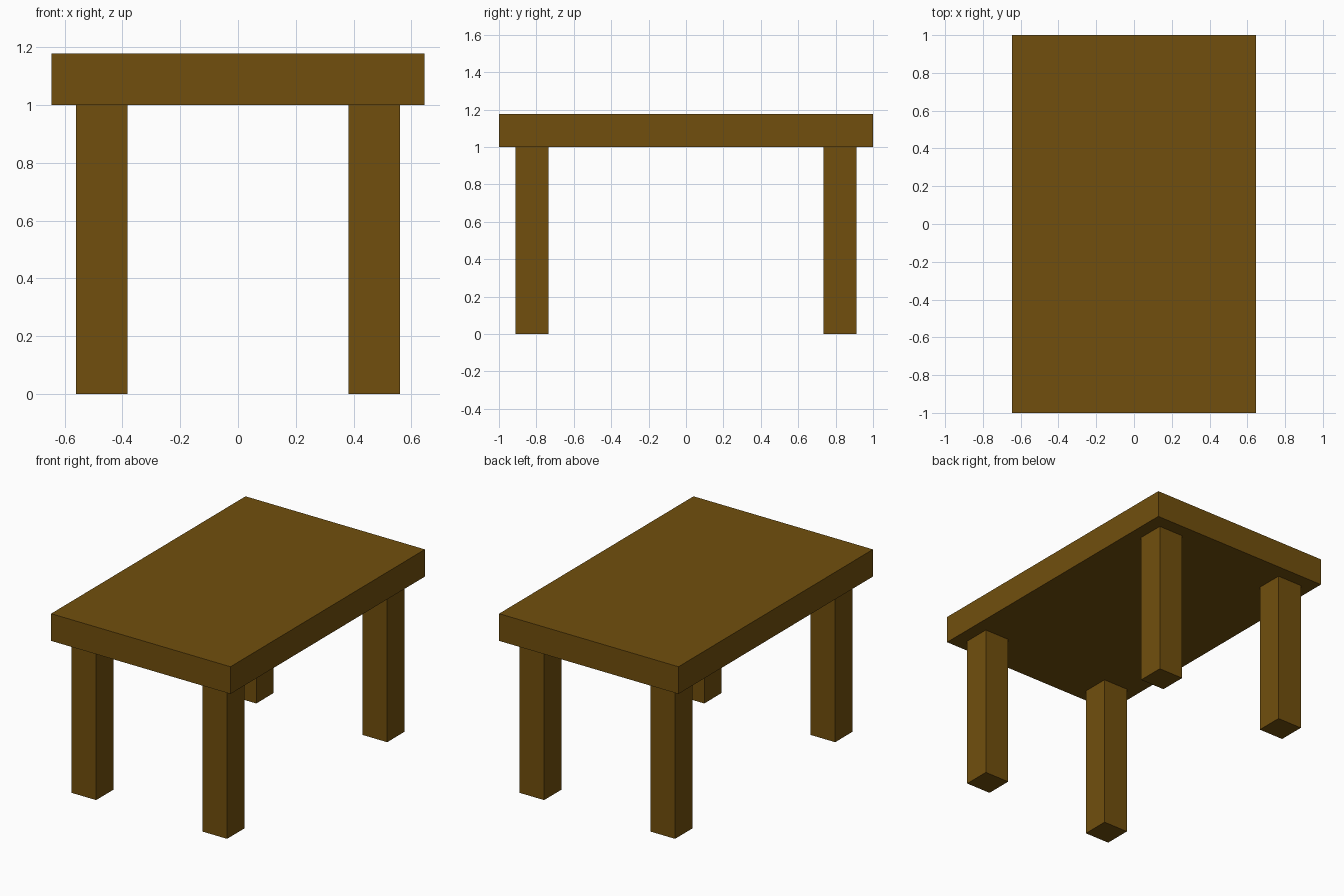
import bpy
import bmesh
from mathutils import Matrix, Vector

if "Cube" in bpy.data.objects:
    bpy.data.objects.remove(bpy.data.objects["Cube"])

wood = bpy.data.materials.new("brown wood")
wood.diffuse_color = (0.165, 0.078, 0.004, 1.0)
wood.use_nodes = True
wood.node_tree.nodes["Principled BSDF"].inputs["Base Color"].default_value = wood.diffuse_color


def box(name, low, high):
    """Axis-aligned box between two corners."""
    low, high = Vector(low), Vector(high)
    bm = bmesh.new()
    bmesh.ops.create_cube(bm, size=1.0, matrix=Matrix.Diagonal((high - low).to_4d()))
    mesh = bpy.data.meshes.new(name)
    bm.to_mesh(mesh)
    bm.free()
    mesh.materials.append(wood)
    obj = bpy.data.objects.new(name, mesh)
    obj.location = (low + high) / 2
    bpy.context.collection.objects.link(obj)
    return obj


# Table top slab
box("table_top", (-0.646, -1.0, 1.0), (0.646, 1.0, 1.177))

# Four square legs, set in from the corners
W, X, Y = 0.177, 0.4715, 0.8235
for y_name, sy in (("front", -1), ("back", 1)):
    for x_name, sx in (("left", -1), ("right", 1)):
        cx, cy = sx * X, sy * Y
        box(f"{y_name}_{x_name}_leg",
            (cx - W / 2, cy - W / 2, 0.0), (cx + W / 2, cy + W / 2, 1.0))
